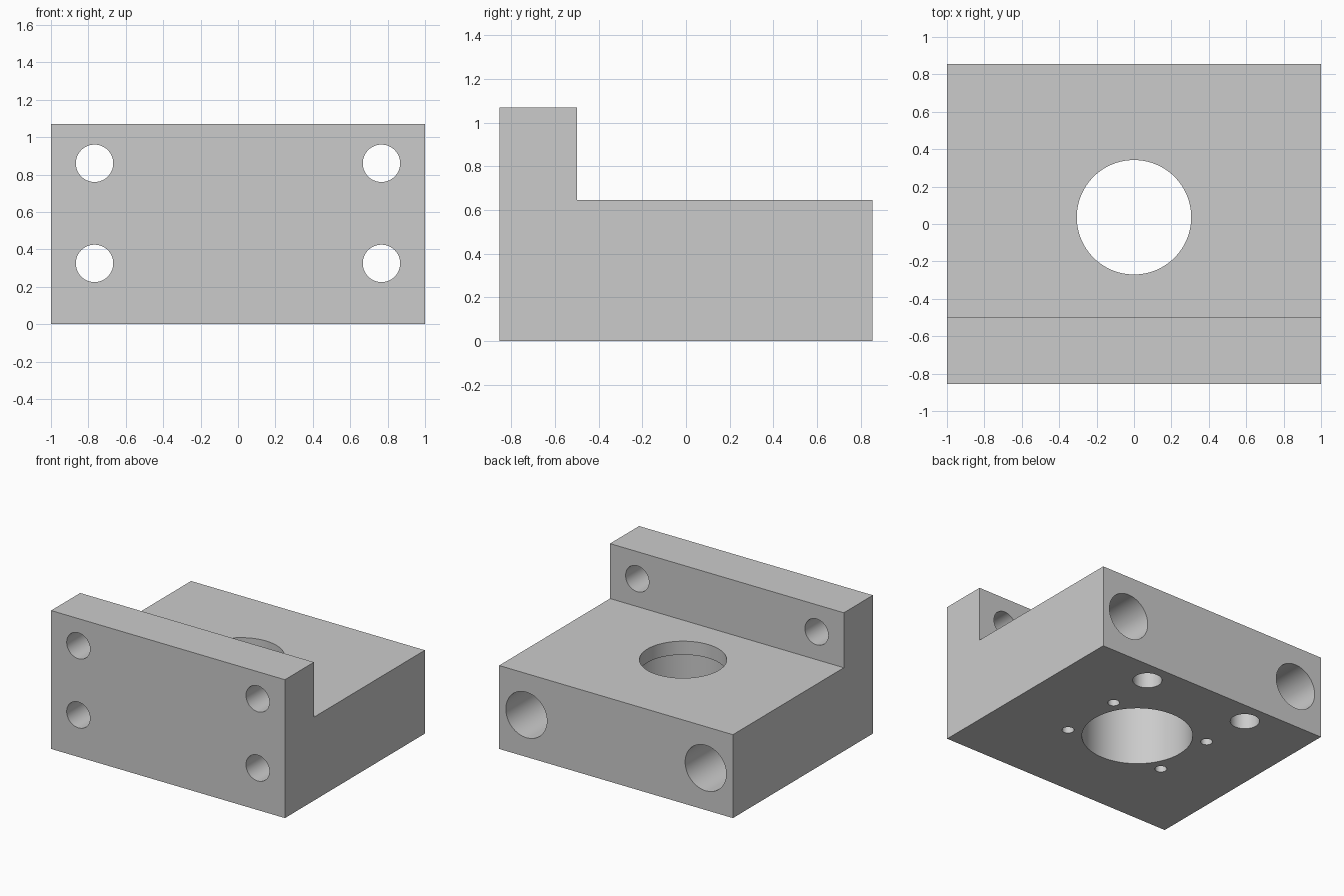
import bpy, bmesh
from math import pi
from mathutils import Matrix, Vector

if "Cube" in bpy.data.objects:
    bpy.data.objects.remove(bpy.data.objects["Cube"])

W, D = 1.0, 0.855           # half width, half depth
H, STEP_Z, STEP_Y = 1.07, 0.645, -0.5

# Stepped block: side profile extruded along x
profile = [(-D, 0), (D, 0), (D, STEP_Z), (STEP_Y, STEP_Z), (STEP_Y, H), (-D, H)]
bm = bmesh.new()
face = bm.faces.new([bm.verts.new((-W, y, z)) for y, z in profile])
ext = bmesh.ops.extrude_face_region(bm, geom=[face])
moved = [g for g in ext["geom"] if isinstance(g, bmesh.types.BMVert)]
bmesh.ops.translate(bm, verts=moved, vec=(2 * W, 0, 0))
bmesh.ops.recalc_face_normals(bm, faces=bm.faces)
mesh = bpy.data.meshes.new("mounting_block")
bm.to_mesh(mesh)
bm.free()
block = bpy.data.objects.new("mounting_block", mesh)
bpy.context.collection.objects.link(block)


def drill(start, end, radius, sides=64):
    """Cut a round hole between two points."""
    a, b = Vector(start), Vector(end)
    rot = Matrix.Rotation(pi / 2, 4, 'X') if abs(b.y - a.y) > 1e-6 else Matrix()
    cb = bmesh.new()
    bmesh.ops.create_cone(cb, cap_ends=True, segments=sides, radius1=radius,
                          radius2=radius, depth=(b - a).length,
                          matrix=Matrix.Translation((a + b) / 2) @ rot)
    cm = bpy.data.meshes.new("hole_cutter")
    cb.to_mesh(cm)
    cb.free()
    cutter = bpy.data.objects.new("hole_cutter", cm)
    cutter.hide_render = True
    bpy.context.collection.objects.link(cutter)
    mod = block.modifiers.new("hole", 'BOOLEAN')
    mod.operation, mod.solver, mod.object = 'DIFFERENCE', 'EXACT', cutter
    bpy.context.view_layer.objects.active = block
    bpy.ops.object.modifier_apply(modifier=mod.name)
    bpy.data.objects.remove(cutter)


# Central bore, wider from below with a thin lip at the top
CY = 0.036
drill((0, CY, -0.1), (0, CY, 0.54), 0.39, 96)
drill((0, CY, 0.4), (0, CY, 0.8), 0.306, 96)

for s in (-1, 1):
    # Upper and lower front bolt holes; the lower ones are counterbored from the back
    x = s * 0.767
    drill((x, -1, 0.86), (x, -0.4, 0.86), 0.1)
    drill((x, D + 0.1, 0.325), (x, STEP_Y, 0.325), 0.176)
    drill((x, -1, 0.325), (x, -0.4, 0.325), 0.1)
    # Blind holes in the underside
    drill((s * 0.448, 0.68, -0.1), (s * 0.448, 0.68, 0.4), 0.103)
    for dy in (-0.25, 0.25):
        drill((s * 0.427, CY + dy, -0.1), (s * 0.427, CY + dy, 0.3), 0.042, 32)

# Smooth bores, sharp edges
bpy.ops.object.select_all(action='DESELECT')
block.select_set(True)
bpy.context.view_layer.objects.active = block
bpy.ops.object.shade_smooth_by_angle(angle=pi / 6)
